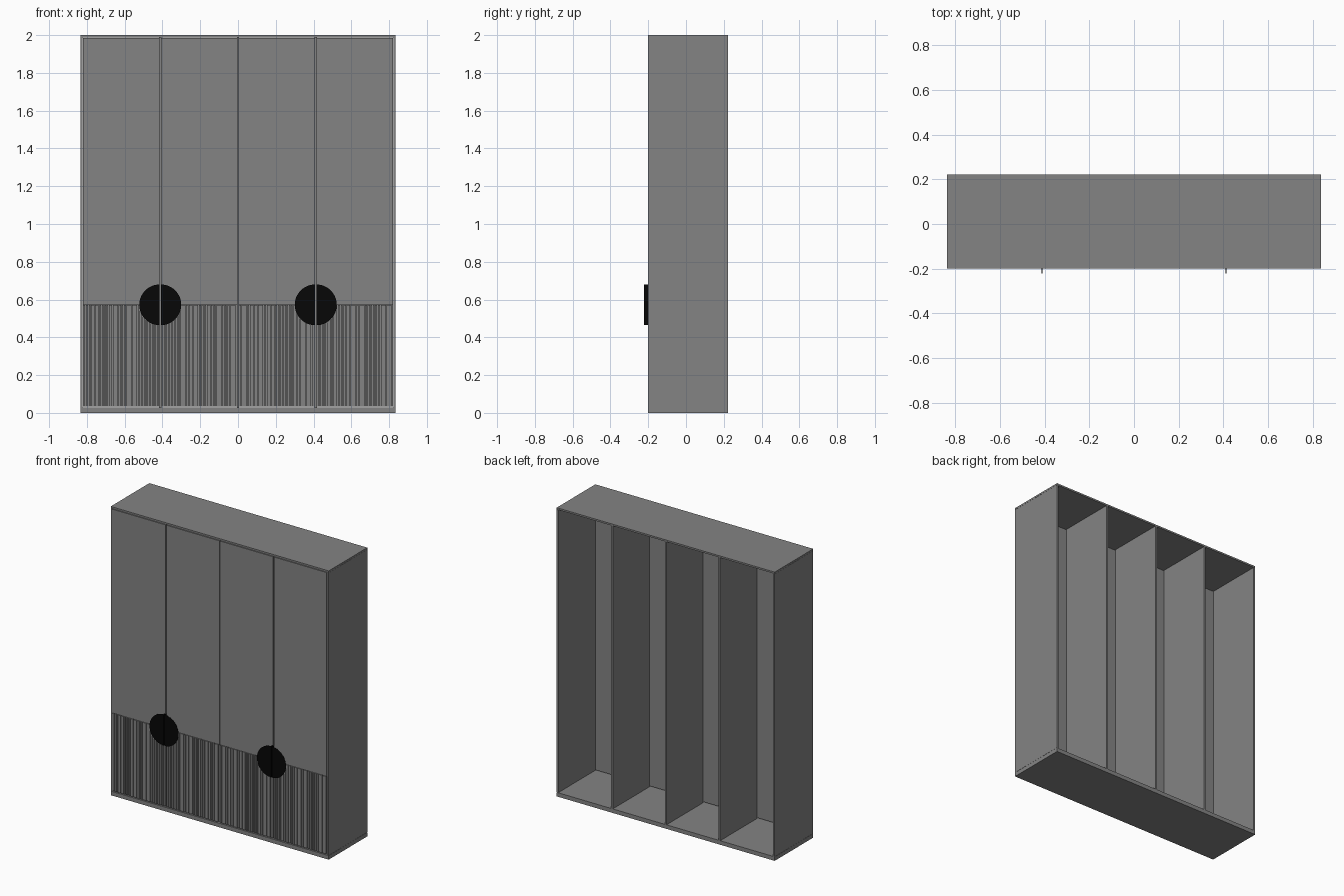
import bpy, bmesh, math, random

if "Cube" in bpy.data.objects:
    bpy.data.objects.remove(bpy.data.objects["Cube"])

random.seed(4)
W, T = 0.835, 0.012           # half width, board thickness
FRONT, BACK = -0.2, 0.222
BASE, TOP = 0.028, 1.988
SPLIT = 0.573                 # height where the fluted band starts
DOOR = 0.02                   # door thickness


def material(name, value):
    m = bpy.data.materials.new(name)
    m.diffuse_color = (value, value, value, 1)
    m.use_nodes = True
    m.node_tree.nodes["Principled BSDF"].inputs["Base Color"].default_value = m.diffuse_color
    return m


black = material("black_metal", 0.002)
grey = material("dark_grey_board", 0.23)


def add_box(bm, x0, x1, y0, y1, z0, z1):
    v = bmesh.ops.create_cube(bm, size=1)["verts"]
    for p in v:
        p.co = ((x0 + x1) / 2 + p.co.x * (x1 - x0),
                (y0 + y1) / 2 + p.co.y * (y1 - y0),
                (z0 + z1) / 2 + p.co.z * (z1 - z0))


def finish(name, bm, mat=grey):
    me = bpy.data.meshes.new(name)
    bmesh.ops.recalc_face_normals(bm, faces=bm.faces)
    bm.to_mesh(me)
    bm.free()
    me.materials.append(mat)
    ob = bpy.data.objects.new(name, me)
    bpy.context.collection.objects.link(ob)


def box(name, *dims):
    bm = bmesh.new()
    add_box(bm, *dims)
    finish(name, bm)


# Open-backed carcass
box("base", -W, W, FRONT, BACK, 0, BASE)
box("top_panel", -W, W, FRONT, BACK, TOP, 2.0)
box("left_side", -W, -W + T, FRONT, BACK, BASE + 0.001, TOP - 0.001)
box("right_side", W - T, W, FRONT, BACK, BASE + 0.001, TOP - 0.001)

# Dividers behind the door joints
inner = W - T
pitch = inner / 2
for i in (-1, 0, 1):
    x = i * pitch
    box("divider", x - T / 2, x + T / 2, FRONT + DOOR, BACK, BASE, TOP)

# Doors: plain upper panel, fluted band of uneven slats below
gap = 0.003
for i in range(4):
    x0 = -inner + i * pitch + gap
    x1 = -inner + (i + 1) * pitch - gap
    box("door_panel", x0, x1, FRONT, FRONT + DOOR, SPLIT, TOP - 0.004)
    bm = bmesh.new()
    add_box(bm, x0, x1, FRONT + 0.012, FRONT + DOOR, BASE + 0.006, SPLIT)
    x = x0
    while x < x1 - 0.008:
        end = min(x + random.choice((0.008, 0.010, 0.012, 0.018, 0.026)), x1)
        add_box(bm, x, end, FRONT, FRONT + 0.012, BASE + 0.006, SPLIT - 0.003)
        x = end + 0.004
    finish("door_fluting", bm)

# Half-disc handles, each with a flange standing off the door edge
R, HZ, PT, N = 0.108, 0.572, 0.001, 32
for cx in (-pitch, pitch):
    for s in (-1, 1):
        bm = bmesh.new()
        edge = cx + s * 0.003
        vs = []
        for k in range(N + 1):
            a = -math.pi / 2 + math.pi * k / N
            vs.append(bm.verts.new((edge + s * R * math.cos(a), -0.222,
                                    HZ + R * math.sin(a))))
        face = bm.faces.new(vs)
        for v in bmesh.ops.extrude_face_region(bm, geom=[face])["geom"]:
            if isinstance(v, bmesh.types.BMVert):
                v.co.y += PT
        add_box(bm, min(edge, edge + s * PT), max(edge, edge + s * PT),
                -0.222 + PT, FRONT, HZ - R, HZ + R)
        finish("half_disc_handle", bm, black)
